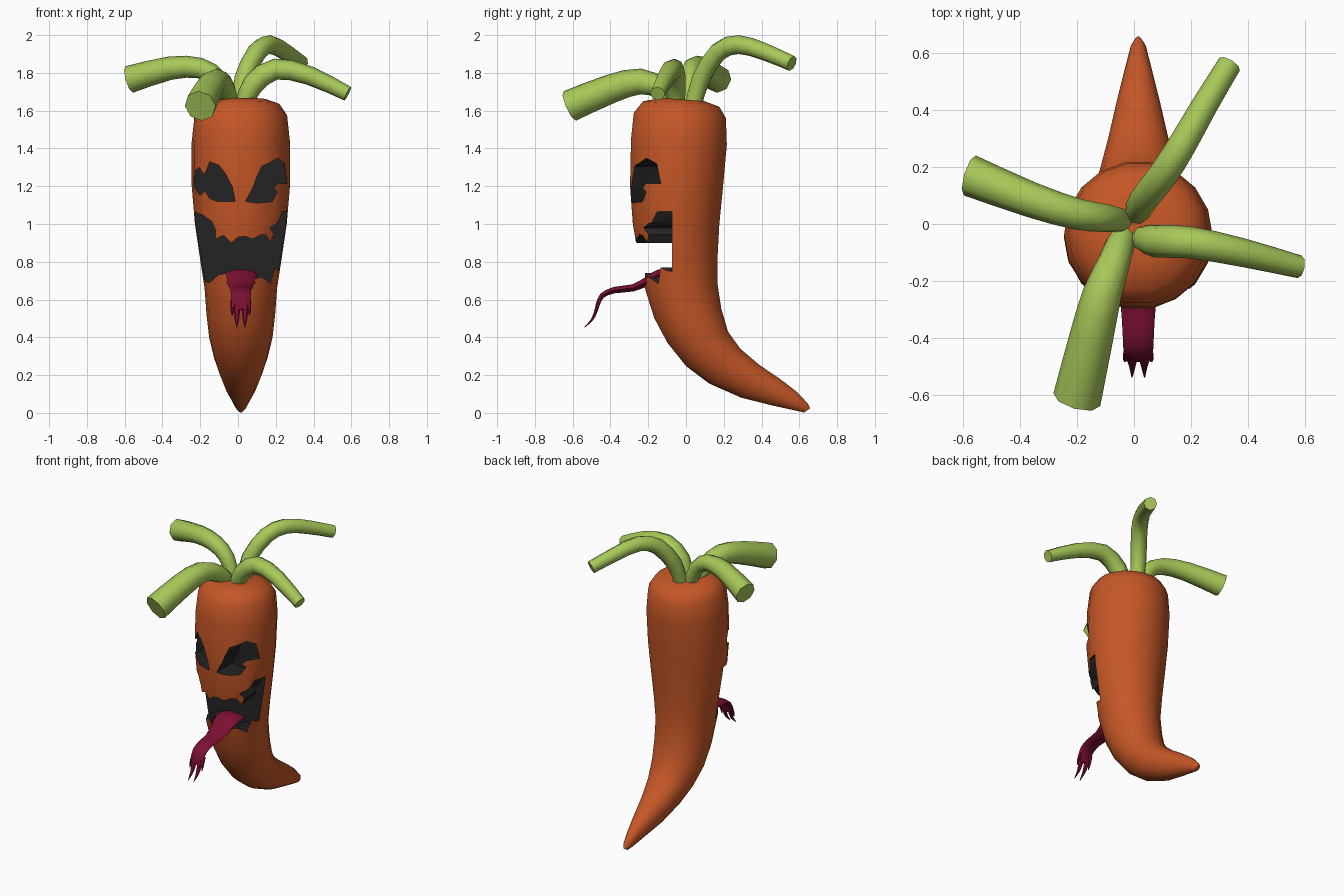
import bpy, bmesh, math
from mathutils import Vector

if "Cube" in bpy.data.objects:
    bpy.data.objects.remove(bpy.data.objects["Cube"])


def material(name, rgb):
    m = bpy.data.materials.new(name)
    m.diffuse_color = (*rgb, 1)
    m.use_nodes = True
    m.node_tree.nodes["Principled BSDF"].inputs["Base Color"].default_value = m.diffuse_color
    return m


ORANGE = material("carrot orange", (0.56, 0.095, 0.02))
DARK = material("hollow black", (0.017, 0.017, 0.017))
GREEN = material("leaf green", (0.39, 0.58, 0.10))
CRIMSON = material("tongue crimson", (0.20, 0.005, 0.032))
CX = 0.015


def make_object(name, bm, mats):
    bmesh.ops.recalc_face_normals(bm, faces=bm.faces)
    me = bpy.data.meshes.new(name)
    bm.to_mesh(me)
    bm.free()
    ob = bpy.data.objects.new(name, me)
    bpy.context.collection.objects.link(ob)
    for m in mats:
        me.materials.append(m)
    return ob


def smooth(ob, angle=40):
    bpy.ops.object.select_all(action='DESELECT')
    ob.select_set(True)
    bpy.context.view_layer.objects.active = ob
    bpy.ops.object.shade_smooth_by_angle(angle=math.radians(angle))


def loft(bm, rings, sides):
    """Skin elliptical rings given as (centre, half axis u, half axis v)."""
    prev = None
    for i, (c, u, v) in enumerate(rings):
        vs = [bm.verts.new(c + u * math.cos(a) + v * math.sin(a))
              for a in (2 * math.pi * k / sides for k in range(sides))]
        if prev:
            for k in range(sides):
                n = (k + 1) % sides
                bm.faces.new((prev[k], prev[n], vs[n], vs[k]))
        if i in (0, len(rings) - 1):
            bm.faces.new(vs)
        prev = vs


def spline(rows, steps):
    """Catmull-Rom interpolation of equal-length number rows."""
    out = []
    for i in range(len(rows) - 1):
        a, b, c, d = (rows[max(0, min(len(rows) - 1, i + k))] for k in (-1, 0, 1, 2))
        for s in range(steps):
            t = s / steps
            out.append([0.5 * (2 * q + (r - p) * t + (2 * p - 5 * q + 4 * r - w) * t * t
                               + (3 * q - p - 3 * r + w) * t ** 3)
                        for p, q, r, w in zip(a, b, c, d)])
    return out + [list(rows[-1])]


def sweep(bm, rows, steps, sides):
    """Tube along rows of x, y, z, half width, half thickness."""
    rows = spline(rows, steps)
    pts = [Vector(r[:3]) for r in rows]
    side = (pts[-1] - pts[0]).cross(Vector((0, 0, 1))).normalized()
    rings = []
    for i, r in enumerate(rows):
        t = pts[min(i + 1, len(pts) - 1)] - pts[max(i - 1, 0)]
        rings.append((pts[i], side * r[3], side.cross(t).normalized() * r[4]))
    loft(bm, rings, sides)


# Carrot body: front y, front z, back y, back z, half width
PROFILE = [
    (-.13, 1.668, .10, 1.65, .14), (-.23, 1.65, .18, 1.62, .205),
    (-.28, 1.59, .215, 1.56, .245), (-.295, 1.45, .22, 1.42, .26),
    (-.30, 1.2, .20, 1.2, .26), (-.285, 1.0, .18, 1.0, .243),
    (-.25, .8, .17, .82, .215), (-.215, .64, .17, .68, .192),
    (-.17, .5, .19, .55, .182), (-.10, .37, .225, .43, .168),
    (0, .245, .29, .34, .142), (.12, .155, .39, .255, .112),
    (.29, .08, .50, .18, .08), (.45, .04, .59, .11, .05),
    (.58, .012, .645, .05, .028), (.625, .002, .657, .024, .012)]
bm = bmesh.new()
loft(bm, [(Vector((CX, (fy + by) / 2, (fz + bz) / 2)), Vector((w, 0, 0)),
           Vector((0, (by - fy) / 2, (bz - fz) / 2)))
          for fy, fz, by, bz, w in PROFILE], 18)
body = make_object("carrot_body", bm, [ORANGE, DARK])

# Face openings: outlines in x, z
EYE_R = [(.04, 1.12), (.08, 1.195), (.10, 1.25), (.125, 1.305), (.17, 1.325), (.21, 1.35),
         (.245, 1.32), (.26, 1.215), (.21, 1.215), (.19, 1.19), (.21, 1.17), (.18, 1.118),
         (.10, 1.11)]
EYE_L = [(-.015, 1.12), (-.03, 1.195), (-.065, 1.265), (-.10, 1.31), (-.15, 1.33),
         (-.165, 1.29), (-.18, 1.26), (-.205, 1.30), (-.23, 1.28), (-.235, 1.2),
         (-.20, 1.15), (-.175, 1.175), (-.15, 1.135), (-.11, 1.12)]
MOUTH = [(-.24, 1.065), (-.19, 1.05), (-.14, 1.015), (-.12, .97), (-.12, .92), (-.075, .94),
         (-.035, .90), (.0, .93), (.04, .935), (.075, .92), (.125, .945), (.15, .94),
         (.17, .90), (.19, .945), (.168, .98), (.215, 1.01), (.235, 1.065), (.265, 1.065),
         (.265, .945), (.25, .84), (.235, .725), (.195, .77), (.17, .685), (.125, .72),
         (.09, .71), (.06, .67), (-.04, .67), (-.065, .74), (-.105, .73), (-.15, .69),
         (-.20, .70), (-.21, .785), (-.235, .89)]
bm = bmesh.new()
for outline, floor in ((EYE_R, -.12), (EYE_L, -.12), (MOUTH, -.075)):
    near = [bm.verts.new((x, -.5, z)) for x, z in outline]
    far = [bm.verts.new((x, floor, z)) for x, z in outline]
    bm.faces.new(near)
    bm.faces.new(far)
    for k in range(len(near)):
        n = (k + 1) % len(near)
        bm.faces.new((near[k], near[n], far[n], far[k]))
for f in bm.faces:
    f.material_index = 1
cutter = make_object("face_cutter", bm, [ORANGE, DARK])
cutter.hide_render = True
mod = body.modifiers.new("face", 'BOOLEAN')
mod.operation = 'DIFFERENCE'
mod.solver = 'EXACT'
mod.object = cutter
bpy.context.view_layer.objects.active = body
bpy.ops.object.modifier_apply(modifier=mod.name)
bpy.data.objects.remove(cutter)
smooth(body)

# Forked tongue
bm = bmesh.new()
sweep(bm, [(CX, -.06, .735, .085, .02), (CX, -.14, .735, .085, .027),
           (CX, -.20, .70, .078, .025), (CX, -.28, .662, .062, .02),
           (CX, -.38, .65, .055, .018), (CX, -.445, .62, .052, .014),
           (CX, -.468, .57, .046, .011), (CX, -.474, .545, .038, .009)], 2, 10)
for s in (-1, 1):
    sweep(bm, [(CX + s * .022, -.465, .58, .02, .011), (CX + s * .022, -.48, .53, .017, .01),
               (CX + s * .021, -.50, .49, .011, .007), (CX + s * .022, -.537, .453, .002, .002)],
          2, 6)
    # Short barbs on the outer edges
    sweep(bm, [(CX + s * .04, -.455, .60, .014, .009), (CX + s * .045, -.475, .545, .009, .007),
               (CX + s * .046, -.482, .515, .002, .002)], 2, 6)
smooth(make_object("tongue", bm, [CRIMSON]))

# Leaf stalks: x, y, z, radius
STALKS = {
    "leaf_stalk_front": [(-.04, -.04, 1.63, .045), (-.065, -.12, 1.71, .055),
                         (-.11, -.24, 1.755, .068), (-.15, -.40, 1.715, .077),
                         (-.20, -.615, 1.625, .085)],
    "leaf_stalk_left": [(-.04, .01, 1.63, .04), (-.10, .02, 1.76, .05),
                        (-.20, .035, 1.825, .055), (-.36, .085, 1.825, .062),
                        (-.575, .17, 1.765, .073)],
    "leaf_stalk_right": [(.03, -.05, 1.63, .045), (.08, -.06, 1.74, .058),
                         (.20, -.065, 1.82, .056), (.38, -.10, 1.785, .05),
                         (.58, -.15, 1.69, .04)],
    "leaf_stalk_back": [(.01, .04, 1.63, .045), (.03, .08, 1.77, .05), (.10, .17, 1.91, .052),
                        (.17, .28, 1.95, .05), (.25, .42, 1.91, .046), (.335, .56, 1.85, .042)]}
for name, rows in STALKS.items():
    bm = bmesh.new()
    sweep(bm, [(x, y, z, r, r) for x, y, z, r in rows], 2, 8)
    smooth(make_object(name, bm, [GREEN]), 50)
